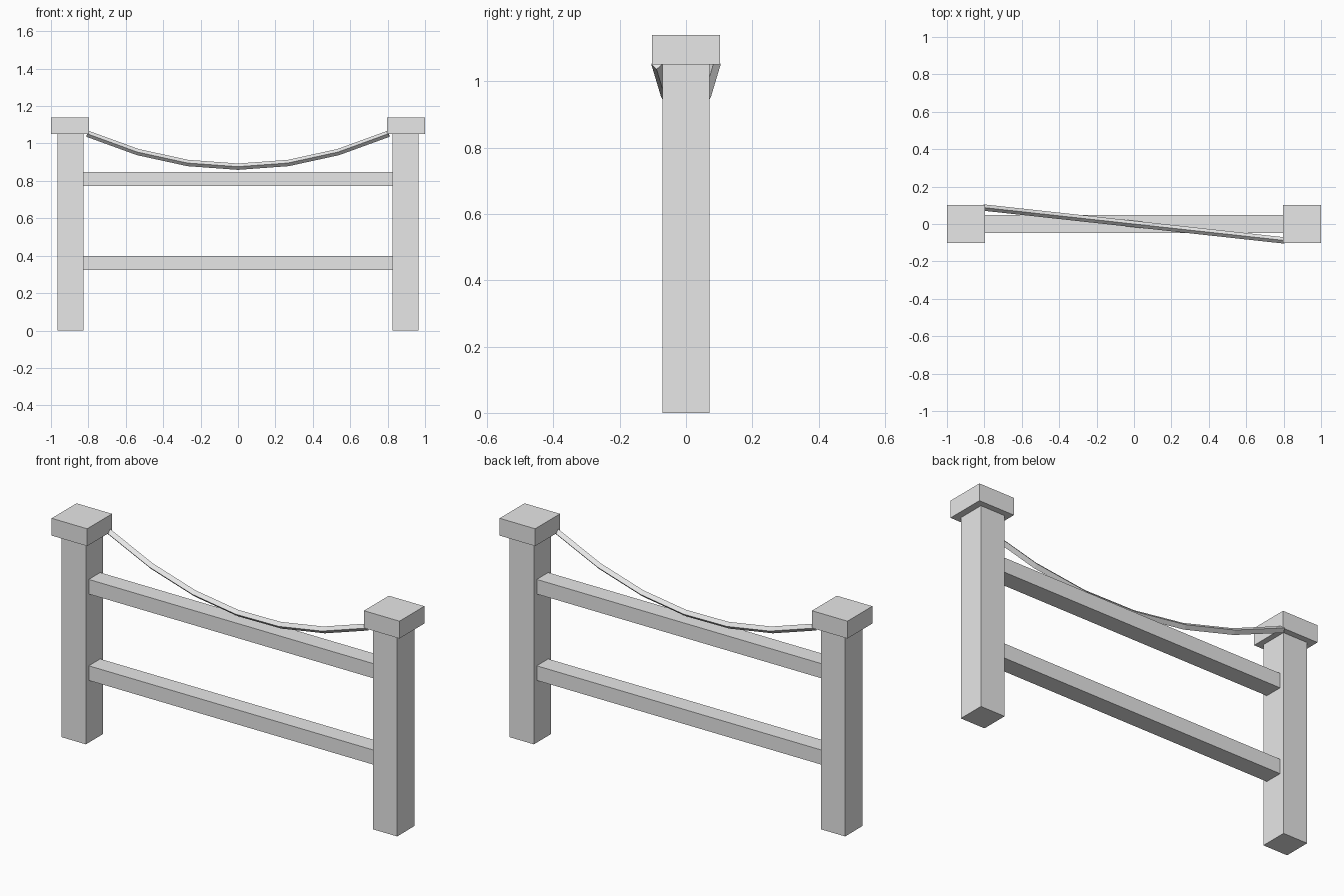
import bpy

cube = bpy.data.objects.get("Cube")
if cube:
    bpy.data.objects.remove(cube, do_unlink=True)

# Single plain grey
grey = bpy.data.materials.new("plain_grey")
grey.use_nodes = True
colour = (0.8, 0.8, 0.8, 1)
grey.diffuse_color = colour
grey.node_tree.nodes["Principled BSDF"].inputs["Base Color"].default_value = colour


def box(name, centre, size):
    bpy.ops.mesh.primitive_cube_add(size=1, location=centre)
    obj = bpy.context.object
    obj.name = name
    obj.scale = size
    bpy.ops.object.transform_apply(location=False, rotation=False, scale=True)
    obj.data.materials.append(grey)
    return obj


# Posts with square caps
for side, s in (("left", 1), ("right", -1)):
    box(side + "_post", (s * 0.895, 0, 0.525), (0.14, 0.142, 1.05))
    box(side + "_cap", (s * 0.898, 0, 1.095), (0.204, 0.204, 0.09))

# Horizontal rails between the posts
for name, z in (("lower_rail", 0.361), ("upper_rail", 0.81)):
    box(name, (0, 0, z), (1.66, 0.094, 0.076))

# Sagging rope, diamond in section, running diagonally from cap to cap
SEGMENTS = 6
curve = bpy.data.curves.new("rope", "CURVE")
curve.dimensions = "3D"
curve.twist_mode = "Z_UP"
curve.bevel_depth = 0.017
curve.bevel_resolution = 0
curve.use_fill_caps = True
spline = curve.splines.new("POLY")
spline.points.add(SEGMENTS)
for i, point in enumerate(spline.points):
    t = 2 * i / SEGMENTS - 1
    point.co = (0.805 * t, -0.088 * t, 0.876 + 0.176 * t * t, 1)
rope = bpy.data.objects.new("rope", curve)
bpy.context.collection.objects.link(rope)
curve.materials.append(grey)

# Turn the rope into a flat-shaded mesh
bpy.ops.object.select_all(action="DESELECT")
rope.select_set(True)
bpy.context.view_layer.objects.active = rope
bpy.ops.object.convert(target="MESH")
bpy.ops.object.shade_flat()
